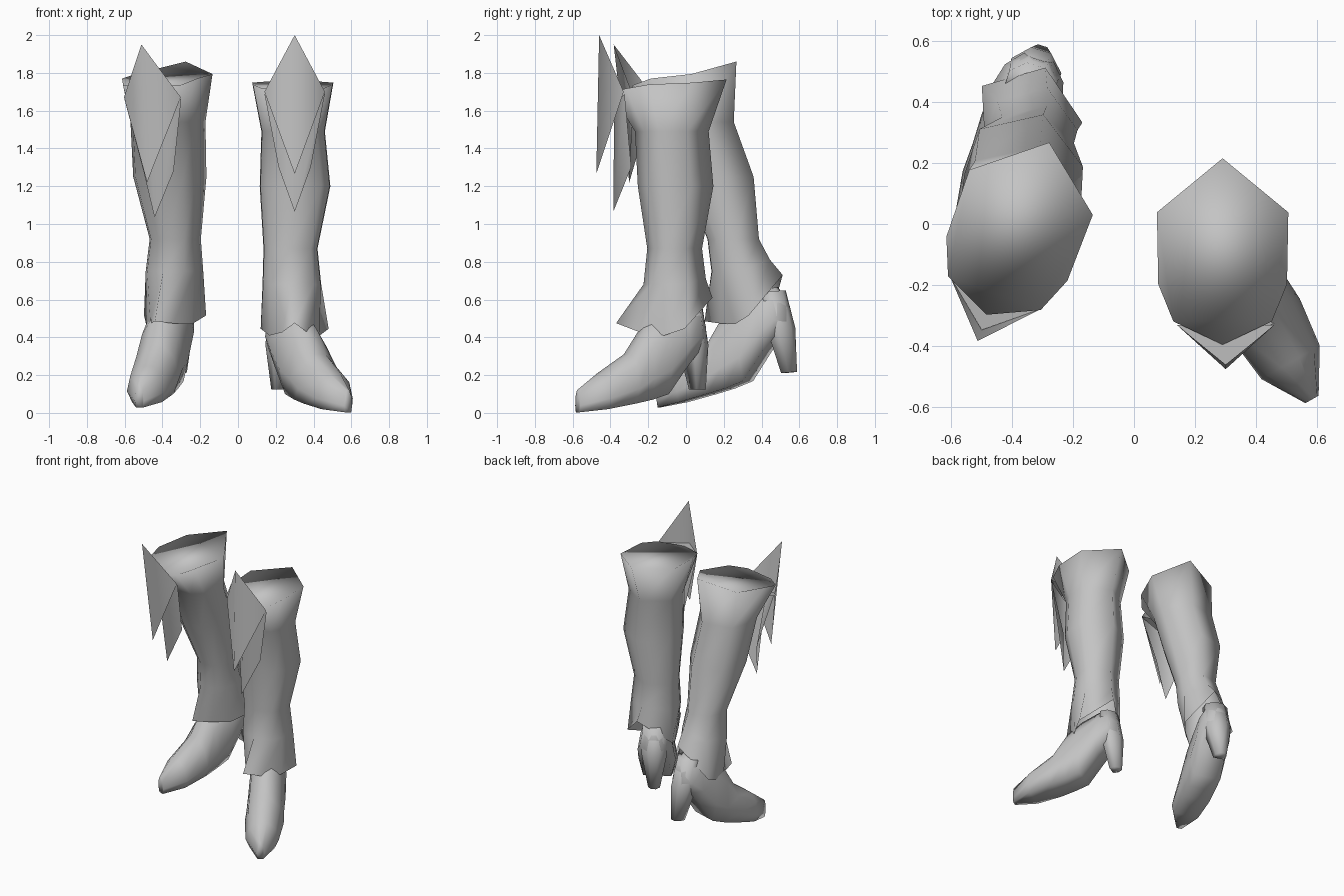
import bpy, bmesh
from math import radians, sin, cos
from mathutils import Matrix, Vector

cube = bpy.data.objects.get("Cube")
if cube:
    bpy.data.objects.remove(cube, do_unlink=True)

grey = bpy.data.materials.new("plain_grey")
grey.use_nodes = True
grey.diffuse_color = (0.55, 0.55, 0.55, 1)
grey.node_tree.nodes["Principled BSDF"].inputs["Base Color"].default_value = (0.55, 0.55, 0.55, 1)


def finish(name, bm, matrix=None, solid=True):
    if matrix:
        bm.transform(matrix)
    if solid:
        bmesh.ops.recalc_face_normals(bm, faces=bm.faces)
    for f in bm.faces:
        f.smooth = True
    mesh = bpy.data.meshes.new(name)
    bm.to_mesh(mesh)
    bm.free()
    mesh.materials.append(grey)
    obj = bpy.data.objects.new(name, mesh)
    bpy.context.collection.objects.link(obj)


def loft(rings, cap_start=True, cap_end=True):
    bm = bmesh.new()
    loops = [[bm.verts.new(p) for p in ring] for ring in rings]
    n = len(loops[0])
    for a, b in zip(loops, loops[1:]):
        for i in range(n):
            j = (i + 1) % n
            bm.faces.new((a[i], a[j], b[j], b[i]))
    if cap_start:
        bm.faces.new(loops[0])
    if cap_end:
        bm.faces.new(loops[-1][::-1])
    return bm


def outline(half):
    return half + [(-x, y) for x, y in half[-2:0:-1]]


# Horizontal outlines: leg is pointed front and back, cuff is a diamond
LEG = outline([(0, 1), (1, .42), (.98, -.35), (.75, -.75), (0, -1)])
CUFF = outline([(0, 1), (1, .42), (.74, 0), (.37, -.5), (0, -1)])


def shaft(name, rings, yaw):
    # ring: z, centre x, centre y, half width, half depth, front lift, back lift
    c, s = cos(yaw), sin(yaw)
    loops = []
    for z, cx, cy, rx, ry, front, back in rings:
        shape = CUFF if len(loops) == len(rings) - 1 else LEG
        loops.append([(cx + c * u * rx - s * v * ry,
                       cy + s * u * rx + c * v * ry,
                       z + v * v * (back if v > 0 else front)) for u, v in shape])
    finish(name, loft(loops, True, False))


def foot(side, matrix):
    # section: distance toward toe, half width, sole height, top height
    sections = [(.605, .025, .003, .12), (.465, .11, .02, .21), (.3, .13, .05, .31),
                (.2, .125, .07, .45), (.1, .125, .1, .52), (-.02, .12, .25, .57),
                (-.1, .1, .33, .58), (-.155, .05, .36, .5)]
    rings = []
    for d, w, lo, hi in sections:
        h = hi - lo
        rings.append([(x * w, -d, lo + k * h) for x, k in
                      [(-.75, 0), (.75, 0), (1, .3), (.8, .75), (.3, 1),
                       (-.3, 1), (-.8, .75), (-1, .3)]])
    finish(side + "_foot", loft(rings), matrix)
    # Heel tapers downward from the back of the foot
    rings = []
    for z, y, w, d in [(.125, .125, .04, .045), (.36, .1, .085, .075), (.56, .08, .08, .06)]:
        rings.append([(x * w, y + k * d, z) for x, k in
                      [(1, -.6), (1, .3), (.4, 1), (-.4, 1), (-1, .3), (-1, -.6)]])
    finish(side + "_heel", loft(rings), matrix)


def flaps(side, matrix):
    # Two folded pointed plates on the front of the rim
    front = [(0, -.37, 2), (.16, -.24, 1.7), (0, -.385, 1.265)]
    rear = [(0, -.29, 1.62), (.16, -.235, 1.69), (.085, -.2, 1.3), (0, -.295, 1.065)]
    # Bridge closes the gap between the front plate and the rim
    bridge = [(0, -.375, 1.69), (.16, -.24, 1.7), (0, -.24, 1.7)]
    for name, pts in (("front_flap", front), ("rear_flap", rear), ("flap_bridge", bridge)):
        bm = bmesh.new()
        mid = [bm.verts.new(pts[0]), bm.verts.new(pts[-1])]
        for sign in (1, -1):
            edge = [bm.verts.new((sign * x, y, z)) for x, y, z in pts[1:-1]]
            loop = [mid[0]] + edge + [mid[1]]
            bm.faces.new(loop[::-sign])
        finish(side + "_" + name, bm, matrix, False)


def place(x, y, z, yaw):
    return Matrix.Translation((x, y, z)) @ Matrix.Rotation(radians(yaw), 4, "Z")


def tilt(pivot, angle):
    p = Vector(pivot)
    return Matrix.Translation(p) @ Matrix.Rotation(radians(angle), 4, "X") @ Matrix.Translation(-p)


# Left boot, planted
shaft("left_shaft", [
    (1.745, .29, -.09, .215, .305, -.05, .02),
    (1.49, .292, -.075, .168, .195, 0, 0),
    (1.2, .302, -.055, .187, .2, 0, 0),
    (.87, .278, -.06, .143, .145, 0, 0),
    (.68, .285, -.06, .155, .165, 0, .03),
    (.41, .3, -.115, .18, .255, .065, .2)], 0)
foot("left", place(.28, -.05, 0, 30))
flaps("left", place(.3, -.09, 0, 0))

# Right boot, leaning back with the heel raised
yaw = -20
shaft("right_shaft", [
    (1.78, -.38, -.015, .215, .3, -.08, .08),
    (1.54, -.375, .065, .185, .2, 0, 0),
    (1.25, -.365, .17, .18, .2, 0, 0),
    (.92, -.335, .25, .125, .145, 0, 0),
    (.75, -.34, .29, .14, .165, 0, .06),
    (.47, -.365, .305, .175, .22, .015, .26)], radians(yaw))
foot("right", place(-.345, .434, .025, -17) @ tilt((0, -.605, 0), 5))
flaps("right", place(-.385, -.035, -.05, yaw) @ tilt((0, -.37, 2), 8))
